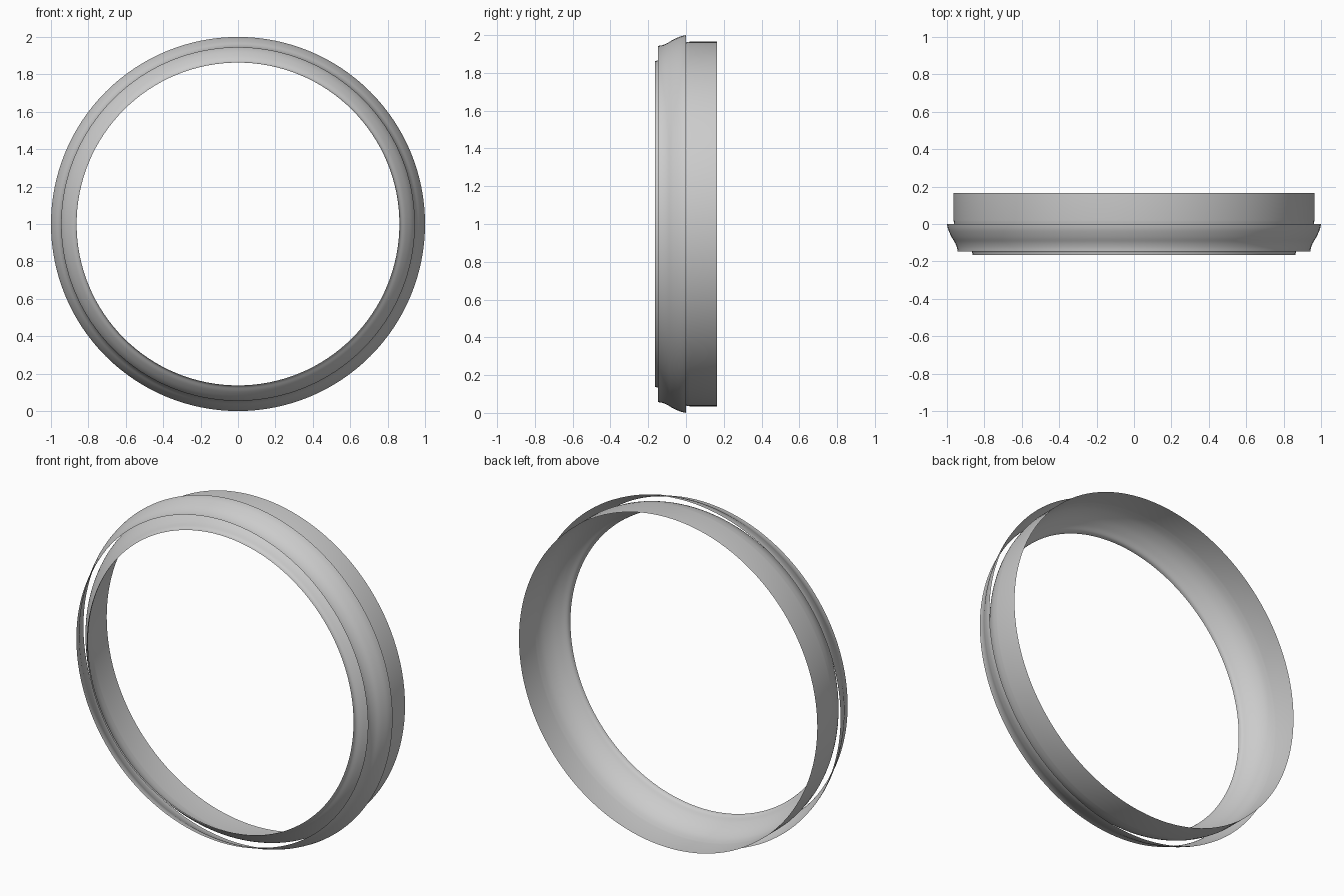
import bpy
import math

# Remove the default cube if present
cube = bpy.data.objects.get("Cube")
if cube:
    bpy.data.objects.remove(cube, do_unlink=True)

SEGMENTS = 128

# Single grey material
grey = bpy.data.materials.new("plain_grey")
grey.use_nodes = True
colour = (0.6, 0.6, 0.6, 1.0)
grey.diffuse_color = colour
grey.node_tree.nodes["Principled BSDF"].inputs["Base Color"].default_value = colour


def smooth_profile(points, steps=4):
    """Catmull-Rom curve through (radius, y) points."""
    pts = [points[0]] + points + [points[-1]]
    out = []
    for a, b, c, d in zip(pts, pts[1:], pts[2:], pts[3:]):
        for k in range(steps):
            t = k / steps
            out.append(tuple(
                0.5 * (2 * q + (r - p) * t + (2 * p - 5 * q + 4 * r - s) * t ** 2
                       + (3 * q - p - 3 * r + s) * t ** 3)
                for p, q, r, s in zip(a, b, c, d)))
    return out + [points[-1]]


def revolve(name, profile):
    """Open sheet turned about the y axis, profile running back to front."""
    verts = []
    for radius, y in profile:
        for i in range(SEGMENTS):
            a = math.tau * i / SEGMENTS
            verts.append((radius * math.cos(a), y, 1 + radius * math.sin(a)))
    faces = []
    for row in range(len(profile) - 1):
        for i in range(SEGMENTS):
            j = (i + 1) % SEGMENTS
            p, q = row * SEGMENTS, (row + 1) * SEGMENTS
            faces.append((p + i, p + j, q + j, q + i))
    mesh = bpy.data.meshes.new(name)
    mesh.from_pydata(verts, [], faces)
    mesh.materials.append(grey)
    obj = bpy.data.objects.new(name, mesh)
    bpy.context.collection.objects.link(obj)
    # Make the normals point away from the axis
    face = mesh.polygons[0]
    if face.normal.x * face.center.x < 0:
        mesh.flip_normals()
    for poly in mesh.polygons:
        poly.use_smooth = True
    return obj


# Inner sleeve: straight barrel at the back, curling in to a narrow front lip
curl = smooth_profile([(0.965, 0.02), (0.955, -0.03), (0.931, -0.08),
                       (0.896, -0.122), (0.869, -0.145), (0.863, -0.165)])
revolve("inner_sleeve", [(0.965, 0.165)] + curl)

# Outer flange: separate flared band around the front of the sleeve
flare = smooth_profile([(1.0, 0.0), (0.993, -0.03), (0.975, -0.07),
                        (0.957, -0.1), (0.947, -0.125), (0.943, -0.147)])
revolve("outer_flange", flare)
